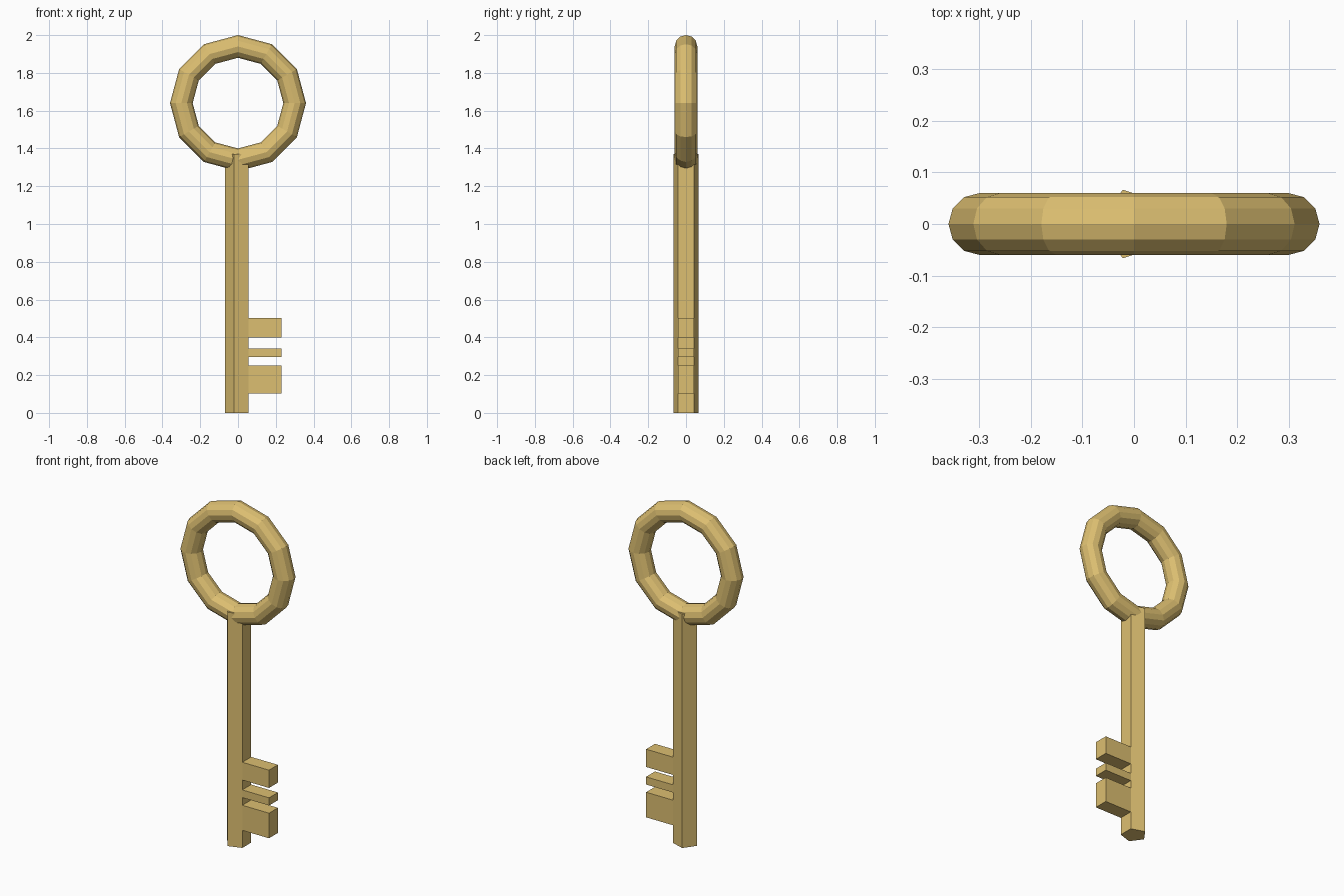
import bpy, bmesh
from math import radians
from mathutils import Matrix, Vector

cube = bpy.data.objects.get("Cube")
if cube:
    bpy.data.objects.remove(cube, do_unlink=True)

GOLD = (0.72, 0.52, 0.165, 1)
gold = bpy.data.materials.new("gold")
gold.use_nodes = True
gold.diffuse_color = GOLD
gold.node_tree.nodes["Principled BSDF"].inputs["Base Color"].default_value = GOLD

SHAFT_RADIUS, SHAFT_TOP = 0.07, 1.37
TOOTH_TIP = 0.23
TEETH = [(0.103, 0.25), (0.295, 0.34), (0.398, 0.502)]

# Bow: flat-faced ring standing in the xz plane
bpy.ops.mesh.primitive_torus_add(
    major_radius=0.3, minor_radius=0.06, major_segments=12, minor_segments=12,
    location=(0, 0, 1.64), rotation=(radians(90), 0, 0))
bow = bpy.context.object
bow.name = "bow_ring"
bow.data.materials.append(gold)

# Shaft: five-sided bar with one flat face towards +x
bm = bmesh.new()
bmesh.ops.create_cone(bm, cap_ends=True, segments=5, radius1=SHAFT_RADIUS,
                      radius2=SHAFT_RADIUS, depth=SHAFT_TOP,
                      matrix=Matrix.Translation((0, 0, SHAFT_TOP / 2)))
tip = max(bm.verts, key=lambda v: v.co.length_squared)
angle = Vector((-1, 0)).angle_signed(tip.co.xy)
bmesh.ops.rotate(bm, verts=bm.verts, matrix=Matrix.Rotation(angle, 3, "Z"))

# Teeth: cut the flat face at each tooth edge and pull the pieces out
bm.normal_update()
flat = [f for f in bm.faces if f.normal.x > 0.99]
if not flat:
    bmesh.ops.rotate(bm, verts=bm.verts, matrix=Matrix.Rotation(radians(180), 3, "Z"))
for tooth in TEETH:
    for z in tooth:
        bmesh.ops.bisect_plane(bm, geom=bm.verts[:] + bm.edges[:] + bm.faces[:],
                               plane_co=(0, 0, z), plane_no=(0, 0, 1))
bm.normal_update()
pieces = [f for f in bm.faces if f.normal.x > 0.99
          and any(a < f.calc_center_median().z < b for a, b in TEETH)]
for face in bmesh.ops.extrude_discrete_faces(bm, faces=pieces)["faces"]:
    for v in face.verts:
        v.co.x = TOOTH_TIP
bmesh.ops.recalc_face_normals(bm, faces=bm.faces)

mesh = bpy.data.meshes.new("shaft_and_teeth")
bm.to_mesh(mesh)
bm.free()
mesh.materials.append(gold)
shaft = bpy.data.objects.new("shaft_and_teeth", mesh)
bpy.context.collection.objects.link(shaft)
